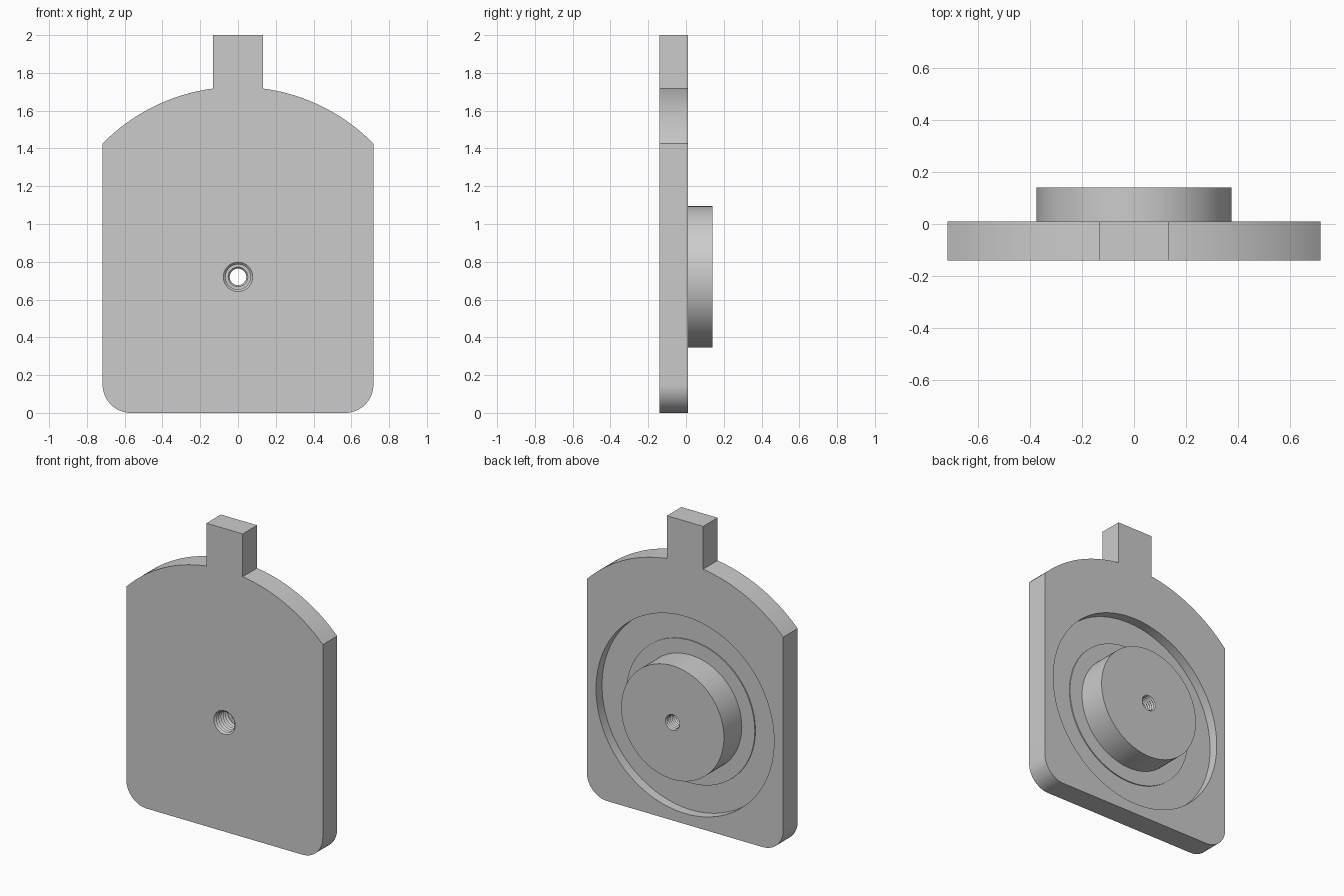
import bpy
import bmesh
from math import sin, cos, pi, radians, asin, acos

cube = bpy.data.objects.get("Cube")
if cube:
    bpy.data.objects.remove(cube, do_unlink=True)

HUB_Z = 0.72
FRONT, BACK, FLOOR, HUB_BACK = -0.14, 0.01, -0.053, 0.14

grey = bpy.data.materials.new("plain grey")
grey.use_nodes = True
grey.diffuse_color = (0.6, 0.6, 0.6, 1)
grey.node_tree.nodes["Principled BSDF"].inputs["Base Color"].default_value = (0.6, 0.6, 0.6, 1)


def finish(name, bm):
    bmesh.ops.recalc_face_normals(bm, faces=bm.faces)
    mesh = bpy.data.meshes.new(name)
    bm.to_mesh(mesh)
    bm.free()
    mesh.materials.append(grey)
    obj = bpy.data.objects.new(name, mesh)
    bpy.context.collection.objects.link(obj)
    return obj


def lathe(name, profile, sides):
    """Turn (radius, y) pairs around the hub axis, with flat end caps."""
    bm = bmesh.new()
    rings = [[bm.verts.new((r * cos(2 * pi * i / sides), y, HUB_Z + r * sin(2 * pi * i / sides)))
              for i in range(sides)] for r, y in profile]
    for a, b in zip(rings, rings[1:]):
        for i in range(sides):
            j = (i + 1) % sides
            bm.faces.new((a[i], a[j], b[j], b[i]))
    bm.faces.new(rings[0])
    bm.faces.new(rings[-1])
    return finish(name, bm)


def extrude_outline(name, points, y0, y1):
    bm = bmesh.new()
    face = bm.faces.new([bm.verts.new((x, y0, z)) for x, z in points])
    ext = bmesh.ops.extrude_face_region(bm, geom=[face])
    verts = [v for v in ext["geom"] if isinstance(v, bmesh.types.BMVert)]
    bmesh.ops.translate(bm, vec=(0, y1 - y0, 0), verts=verts)
    return finish(name, bm)


def activate(obj):
    bpy.ops.object.select_all(action="DESELECT")
    obj.select_set(True)
    bpy.context.view_layer.objects.active = obj


def cut(obj, cutter):
    mod = obj.modifiers.new("cut", "BOOLEAN")
    mod.operation, mod.solver, mod.object = "DIFFERENCE", "EXACT", cutter
    activate(obj)
    bpy.ops.object.modifier_apply(modifier=mod.name)


def thread(y0, y1, minor, major, pitch):
    """Zigzag profile of thread ridges from y0 to y1."""
    n = round((y1 - y0) / pitch)
    step = (y1 - y0) / n
    pts = []
    for k in range(n):
        pts += [(major, y0 + k * step), (minor, y0 + (k + 0.5) * step)]
    return pts + [(major, y1)]


# Plate outline: rounded bottom corners, arched shoulders and a top tab
half, corner, arch, tab = 0.717, 0.15, 1.006, 0.132
right = [(half - corner + corner * sin(t), corner - corner * cos(t))
         for t in (radians(90 * i / 16) for i in range(17))]
start, end = acos(half / arch), pi / 2 - asin(tab / arch)
right += [(arch * cos(t), HUB_Z + arch * sin(t))
          for t in (start + (end - start) * i / 32 for i in range(33))]
right.append((tab, 2))
outline = right + [(-x, z) for x, z in reversed(right)]
plate = extrude_outline("plate", outline, FRONT, BACK)

# Hub with a slightly raised collar on the recess floor
collar = FLOOR + 0.007
hub = lathe("hub", [(0.47, FLOOR - 0.01), (0.47, collar), (0.375, collar), (0.375, HUB_BACK)], 96)

# Recess in the back of the plate
recess = lathe("recess_cutter", [(0.65, FLOOR), (0.65, BACK + 0.1)], 128)

# Threaded hole, wide at the front and narrow through the hub
shoulder = 0.0
hole = lathe("hole_cutter",
             [(0.078, FRONT - 0.05)] + thread(FRONT, shoulder, 0.066, 0.078, 0.022)
             + thread(shoulder, HUB_BACK, 0.044, 0.052, 0.018) + [(0.052, HUB_BACK + 0.05)], 40)

cut(plate, recess)
for part in (plate, hub):
    cut(part, hole)
    activate(part)
    bpy.ops.object.shade_smooth_by_angle(angle=radians(25))

for helper in (recess, hole):
    helper.hide_render = True
    bpy.data.objects.remove(helper, do_unlink=True)
